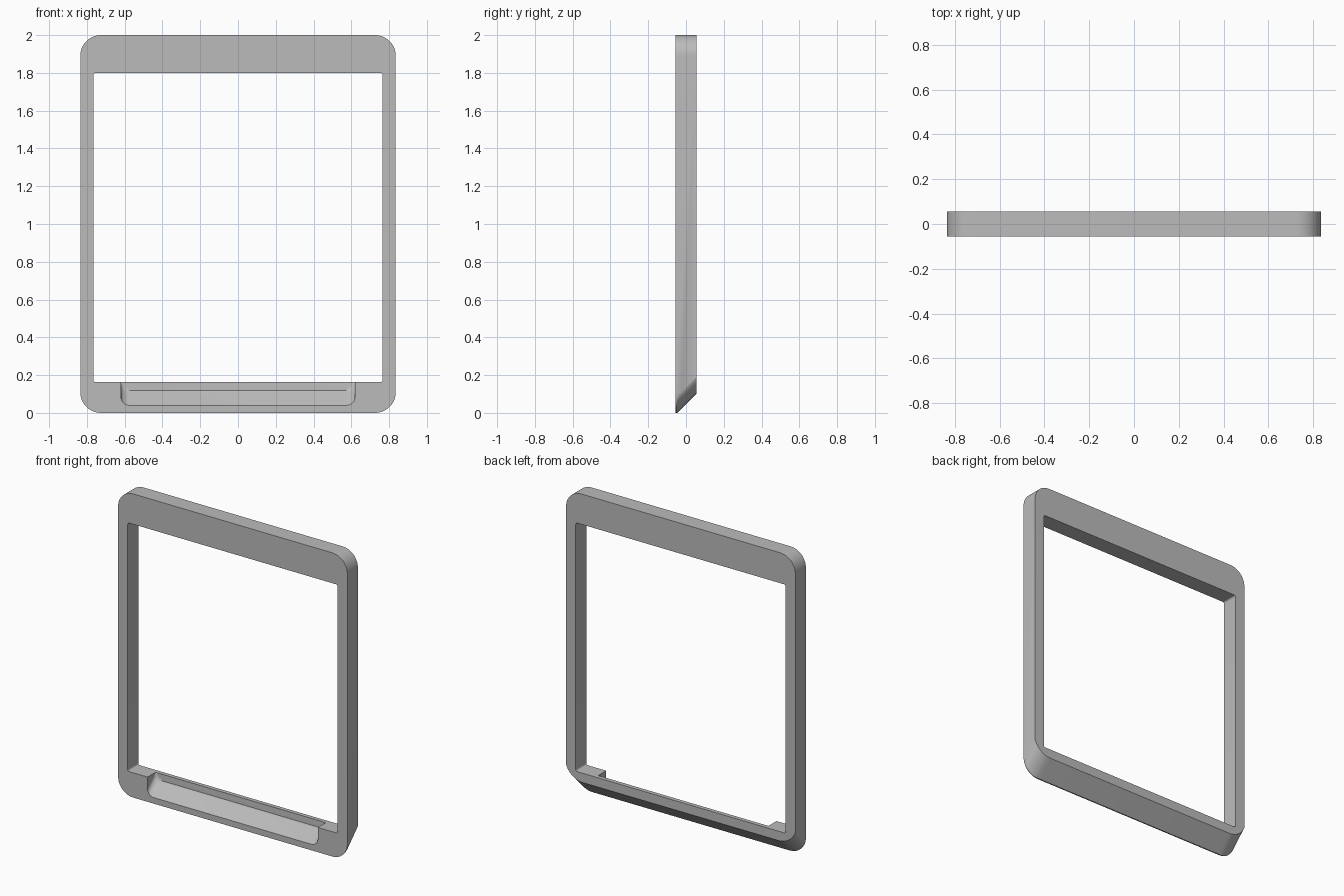
import bpy, bmesh, math

cube = bpy.data.objects.get("Cube")
if cube:
    bpy.data.objects.remove(cube, do_unlink=True)

FRONT, BACK = -0.055, 0.055

grey = bpy.data.materials.new("plain grey")
grey.use_nodes = True
colour = (0.5, 0.5, 0.5, 1)
grey.diffuse_color = colour
grey.node_tree.nodes["Principled BSDF"].inputs["Base Color"].default_value = colour


def rounded(half, low, high, r_low, r_high, steps=16):
    """Outline in x and z, with separate lower and upper corner radii."""
    points = []
    corners = ((half, low, r_low, -90), (half, high, r_high, 0),
               (-half, high, r_high, 90), (-half, low, r_low, 180))
    for x, z, r, start in corners:
        cx = x - math.copysign(r, x)
        cz = z + r if z == low else z - r
        for i in range(steps + 1):
            a = math.radians(start + 90 * i / steps)
            points.append((cx + r * math.cos(a), cz + r * math.sin(a)))
    return points


def slab(name, outline, y0, y1, slope=0.0, pivot=0.0, round_back=0.0):
    """Extrude an outline along y, rising with y by the given slope."""
    bm = bmesh.new()
    rings = [[bm.verts.new((x, y, z + slope * (y - pivot))) for x, z in outline]
             for y in (y0, y1)]
    bm.faces.new(rings[0])
    back = bm.faces.new(rings[1][::-1])
    n = len(outline)
    for i in range(n):
        j = (i + 1) % n
        bm.faces.new((rings[0][i], rings[1][i], rings[1][j], rings[0][j]))
    if round_back:
        bmesh.ops.bevel(bm, geom=list(back.edges), offset=round_back,
                        segments=6, profile=0.5, affect='EDGES')
    bmesh.ops.recalc_face_normals(bm, faces=bm.faces)
    mesh = bpy.data.meshes.new(name)
    bm.to_mesh(mesh)
    bm.free()
    mesh.materials.append(grey)
    obj = bpy.data.objects.new(name, mesh)
    bpy.context.collection.objects.link(obj)
    return obj


def combine(obj, tool, operation):
    """Apply a boolean and discard the tool."""
    mod = obj.modifiers.new(tool.name, 'BOOLEAN')
    mod.object, mod.operation, mod.solver = tool, operation, 'EXACT'
    bpy.context.view_layer.objects.active = obj
    bpy.ops.object.modifier_apply(modifier=mod.name)
    bpy.data.objects.remove(tool, do_unlink=True)


# Outer body with rounded corners
frame = slab("frame", rounded(0.835, 0, 2, 0.11, 0.11), FRONT, BACK)

# Sloping underside that rises towards the back
underside = slab("underside_trim", rounded(0.843, 0, 2.4, 0.13, 0.13),
                 FRONT - 0.05, BACK + 0.05, slope=1.0, pivot=-0.047)
combine(frame, underside, 'INTERSECT')

# Large opening
opening = slab("opening_cutter", rounded(0.765, 0.163, 1.8, 0.012, 0.012, 5), -0.2, 0.2)
combine(frame, opening, 'DIFFERENCE')

# Scooped recess in the lower rail, open to the front and to the opening
recess = slab("recess_cutter", rounded(0.62, 0.04, 0.4, 0.045, 0.01, 8),
              FRONT - 0.03, 0.028, slope=0.95, pivot=FRONT, round_back=0.015)
combine(frame, recess, 'DIFFERENCE')

bpy.ops.object.select_all(action='DESELECT')
frame.select_set(True)
bpy.context.view_layer.objects.active = frame
bpy.ops.object.shade_smooth_by_angle(angle=math.radians(25))
